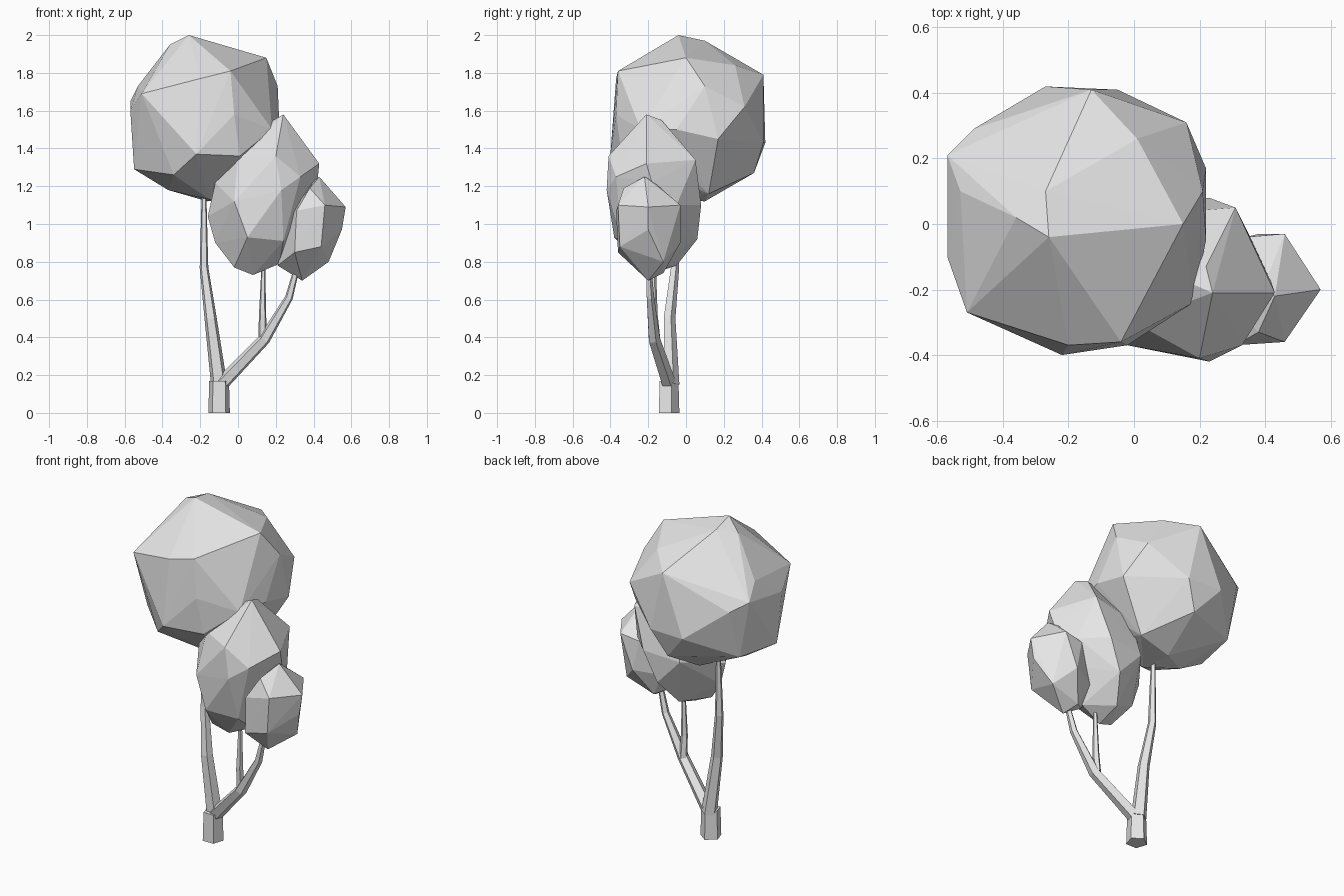
import bpy, bmesh
from math import cos, sin, pi
from mathutils import Vector

default_cube = bpy.data.objects.get("Cube")
if default_cube:
    bpy.data.objects.remove(default_cube, do_unlink=True)

SIDES = 5
CM = 0.01  # outlines below are written in hundredths of a unit


def make_material(name, value):
    material = bpy.data.materials.new(name)
    material.use_nodes = True
    colour = (value, value, value, 1)
    material.diffuse_color = colour
    shader = next(n for n in material.node_tree.nodes if n.type == "BSDF_PRINCIPLED")
    shader.inputs["Base Color"].default_value = colour
    return material


grey = make_material("plain light grey", 0.8)


def finish(name, bm):
    """Turn a bmesh into a flat shaded object."""
    bmesh.ops.recalc_face_normals(bm, faces=bm.faces)
    mesh = bpy.data.meshes.new(name)
    bm.to_mesh(mesh)
    bm.free()
    mesh.materials.append(grey)
    obj = bpy.data.objects.new(name, mesh)
    bpy.context.collection.objects.link(obj)
    return obj


def limb(name, path):
    """Tapered five sided limb; each path entry is x, y, z, radius."""
    bm = bmesh.new()
    centres = [Vector(p[:3]) * CM for p in path]
    rings = []
    for i, centre in enumerate(centres):
        before = centres[max(i - 1, 0)]
        after = centres[min(i + 1, len(centres) - 1)]
        tilt = Vector((0, 0, 1)).rotation_difference(after - before)
        radius = path[i][3] * CM
        ring = []
        for k in range(SIDES):
            angle = pi / 2 + 2 * pi * k / SIDES
            corner = Vector((cos(angle), sin(angle), 0)) * radius
            ring.append(bm.verts.new(centre + tilt @ corner))
        rings.append(ring)
    for low, high in zip(rings, rings[1:]):
        for k in range(SIDES):
            n = (k + 1) % SIDES
            bm.faces.new((low[k], low[n], high[n], high[k]))
    bm.faces.new(rings[0])
    bm.faces.new(rings[-1])
    return finish(name, bm)


def crown(name, corners):
    """Faceted clump of foliage wrapped around a few corner points."""
    bm = bmesh.new()
    for corner in corners:
        bm.verts.new(Vector(corner) * CM)
    result = bmesh.ops.convex_hull(bm, input=bm.verts)
    spare = {e for e in result["geom_interior"] + result["geom_unused"]
             if isinstance(e, bmesh.types.BMVert)}
    bmesh.ops.delete(bm, geom=list(spare), context="VERTS")
    return finish(name, bm)


# Trunk and its branches
limb("trunk", [(-10, -9.5, 0, 6), (-10, -9.5, 17, 5.5)])
limb("tall_branch", [(-10, -8, 15, 4.5), (-14.5, -9, 50, 3.4),
                     (-18, -6, 77, 2.4), (-18, -5, 120, 1.2)])
limb("side_branch", [(-9, -9, 15, 4), (14, -17, 39, 3.3),
                     (27, -19, 61, 2.2), (32, -20, 80, 1.4)])
limb("middle_branch", [(13, -16, 39, 2.4), (13, -17, 52, 2), (13.5, -17, 82, 0.9)])

# Large crown: top, shoulders, waist, underside
crown("large_crown", [
    (-26, -4, 200), (-27, 10, 197), (15, 0, 188), (-36, 2, 195),
    (-4, -36, 181), (-20, -37, 177), (-51, -27, 169), (-53, 10, 173),
    (-13, 41, 179), (1, 26, 184), (21, 10, 173),
    (-57, -10, 160), (-57, 21, 165), (-49, 29, 160), (16, 31, 162),
    (22, 17, 145), (22, -5, 150), (18, -24, 150), (-2, -37, 158),
    (-22, -40, 137), (1, -34, 136), (-27, 42, 143), (-5, 41, 143),
    (-13, 36, 127), (-16, 10, 112), (-15, -10, 113), (-37, -5, 118),
    (-55, -8, 129), (-50, 20, 130), (5, 12, 116), (-34, -28, 126),
])

# Medium crown
crown("medium_crown", [
    (24, -21, 158), (17, -18, 154), (22, -13, 155),
    (43, -21, 132), (31, 5, 134), (20, -41, 136), (0, -30, 136),
    (5, 3, 130), (33, -37, 125), (-16, -15, 104), (-12, -20, 122),
    (-2, -37, 112), (23, -42, 118), (42, -18, 122), (36, -5, 110),
    (23, 8, 110), (0, 6, 108), (8, -20, 73), (-2, -22, 77),
    (22, -18, 79), (-12, -16, 90), (15, 6, 92), (8, -5, 78),
    (5, -38, 93), (24, -34, 91), (32, -12, 97),
])

# Small crown
crown("small_crown", [
    (43, -22, 125), (40, -18, 123), (38, -33, 119),
    (57, -20, 109), (46, -3, 110), (34, -4, 108), (31, -37, 107),
    (46, -36, 110), (27, -22, 105), (55, -20, 97), (48, -12, 80),
    (38, -3, 90), (23, -10, 88), (30, -36, 85), (44, -35, 88),
    (21, -20, 78), (30, -12, 74), (34, -20, 70),
])
